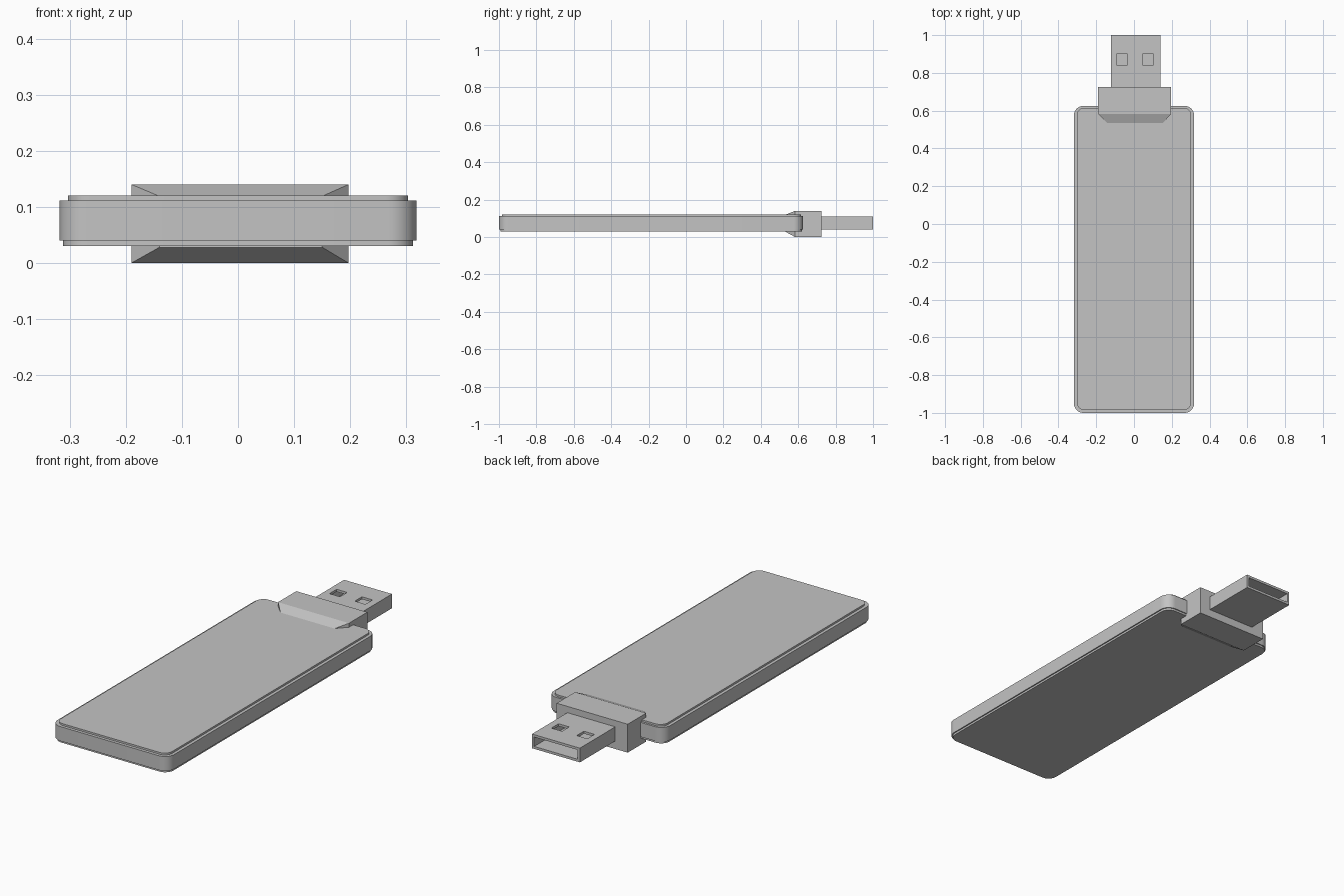
import bpy, bmesh, math

cube = bpy.data.objects.get("Cube")
if cube:
    bpy.data.objects.remove(cube, do_unlink=True)

GREY = (0.55, 0.55, 0.55, 1)
grey = bpy.data.materials.new("plain grey")
grey.use_nodes = True
grey.diffuse_color = GREY
grey.node_tree.nodes["Principled BSDF"].inputs["Base Color"].default_value = GREY


def loft(name, rings):
    """Closed solid through matching rings of points."""
    bm = bmesh.new()
    loops = [[bm.verts.new(p) for p in ring] for ring in rings]
    for a, b in zip(loops, loops[1:]):
        for i in range(len(a)):
            j = (i + 1) % len(a)
            bm.faces.new((a[i], a[j], b[j], b[i]))
    bm.faces.new(loops[0])
    bm.faces.new(loops[-1])
    bmesh.ops.recalc_face_normals(bm, faces=bm.faces)
    mesh = bpy.data.meshes.new(name)
    bm.to_mesh(mesh)
    bm.free()
    mesh.materials.append(grey)
    obj = bpy.data.objects.new(name, mesh)
    bpy.context.collection.objects.link(obj)
    return obj


def section(y, x0, x1, z0, z1):
    """Rectangle across the length of the stick."""
    return [(x0, y, z0), (x1, y, z0), (x1, y, z1), (x0, y, z1)]


def box(name, x0, x1, y0, y1, z0, z1):
    return loft(name, [section(y0, x0, x1, z0, z1), section(y1, x0, x1, z0, z1)])


def select_only(obj):
    bpy.ops.object.select_all(action='DESELECT')
    obj.select_set(True)
    bpy.context.view_layer.objects.active = obj


def rounded_slab(name, half, y0, y1, z0, z1, radius, steps=10):
    """Flat slab with rounded corners in plan."""
    outline = []
    corners = [(half, y1), (-half, y1), (-half, y0), (half, y0)]
    for k, (x, y) in enumerate(corners):
        cx = x - math.copysign(radius, x)
        cy = y - radius if y == y1 else y + radius
        for s in range(steps + 1):
            a = (k + s / steps) * math.pi / 2
            outline.append((cx + radius * math.cos(a), cy + radius * math.sin(a)))
    obj = loft(name, [[(x, y, z) for x, y in outline] for z in (z0, z1)])
    select_only(obj)
    bpy.ops.object.shade_smooth_by_angle(angle=math.radians(30))
    return obj


def cut(target, cutter):
    cutter.hide_render = True
    mod = target.modifiers.new("cut", 'BOOLEAN')
    mod.operation = 'DIFFERENCE'
    mod.solver = 'EXACT'
    mod.object = cutter
    select_only(target)
    bpy.ops.object.modifier_apply(modifier=mod.name)
    bpy.data.objects.remove(cutter, do_unlink=True)


# Case: wide band with slightly smaller top and bottom covers
rounded_slab("case_band", 0.318, -1.0, 0.625, 0.04, 0.111, 0.05)
rounded_slab("top_cover", 0.303, -0.985, 0.615, 0.10, 0.12, 0.04)
rounded_slab("bottom_cover", 0.312, -0.993, 0.62, 0.03, 0.05, 0.045)

# Collar with a tapered front end
loft("collar", [
    section(0.532, -0.14, 0.15, 0.028, 0.119),
    section(0.583, -0.19, 0.197, 0, 0.14),
    section(0.725, -0.19, 0.197, 0, 0.14),
])

# Hollow plug with two square windows in its top
plug = box("plug_shell", -0.122, 0.139, 0.70, 1.0, 0.039, 0.109)
cut(plug, box("plug_cavity", -0.11, 0.127, 0.74, 1.1, 0.051, 0.097))
for x in (-0.063, 0.075):
    cut(plug, box("plug_window", x - 0.029, x + 0.029, 0.843, 0.899, 0.08, 0.13))
